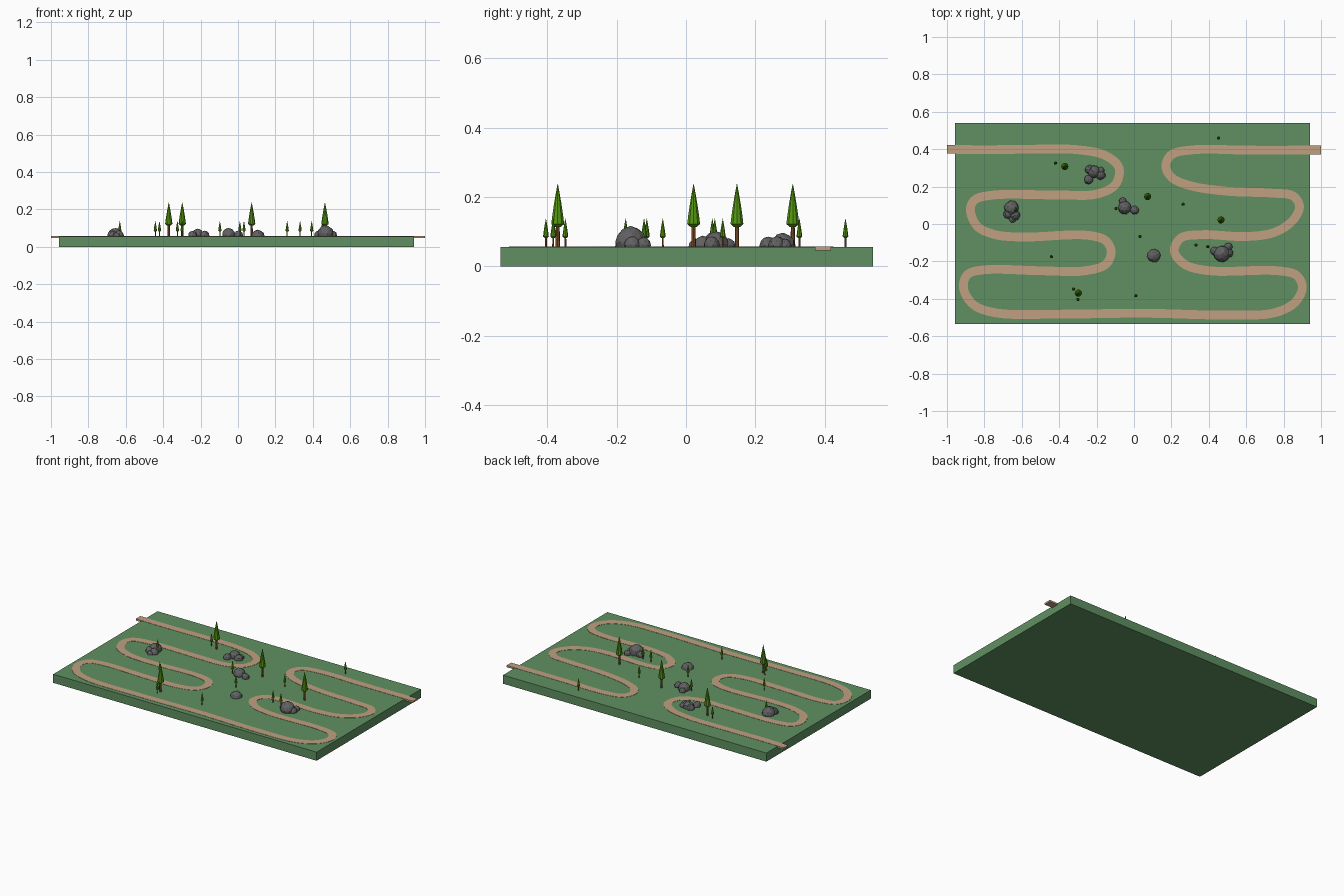
import bpy, bmesh, math, random
from mathutils import Vector, Matrix

if "Cube" in bpy.data.objects:
    bpy.data.objects.remove(bpy.data.objects["Cube"])

random.seed(4)
GROUND = 0.056


def material(name, rgb):
    m = bpy.data.materials.new(name)
    m.diffuse_color = (*rgb, 1)
    m.use_nodes = True
    m.node_tree.nodes["Principled BSDF"].inputs["Base Color"].default_value = m.diffuse_color
    return m


GRASS = material("grass_green", (0.115, 0.28, 0.12))
DIRT = material("dirt_tan", (0.53, 0.35, 0.22))
LEAF = material("leaf_green", (0.09, 0.31, 0.006))
BARK = material("bark_brown", (0.25, 0.10, 0.03))
STONE = material("stone_grey", (0.12, 0.12, 0.125))


def finish(bm, name, *mats):
    bmesh.ops.recalc_face_normals(bm, faces=bm.faces)
    me = bpy.data.meshes.new(name)
    bm.to_mesh(me)
    bm.free()
    ob = bpy.data.objects.new(name, me)
    bpy.context.collection.objects.link(ob)
    for m in mats:
        me.materials.append(m)
    return ob


# Ground slab
bm = bmesh.new()
bmesh.ops.create_cube(bm, size=1, matrix=Matrix.Translation((-0.008, 0.002, GROUND / 2))
                      @ Matrix.Diagonal((1.898, 1.074, GROUND, 1)))
finish(bm, "ground_slab", GRASS)

# Winding path: smooth curve through waypoints, swept with a flat box section
way = [(-1, .40), (-.8, .397), (-.55, .40), (-.3, .397), (-.15, .365), (-.08, .30), (-.10, .21),
       (-.2, .16), (-.4, .155), (-.75, .155), (-.85, .13), (-.875, .08), (-.84, -.01), (-.75, -.055),
       (-.6, -.07), (-.25, -.06), (-.15, -.09), (-.122, -.15), (-.15, -.215), (-.26, -.25),
       (-.5, -.25), (-.8, -.245), (-.89, -.27), (-.912, -.34), (-.86, -.43), (-.74, -.475),
       (-.4, -.482), (.05, -.477), (.5, -.487), (.75, -.475), (.86, -.42), (.90, -.34),
       (.87, -.275), (.77, -.25), (.4, -.25), (.27, -.215), (.215, -.145), (.25, -.075),
       (.36, -.057), (.6, -.067), (.75, -.045), (.85, .02), (.885, .095), (.85, .15),
       (.74, .165), (.5, .175), (.3, .205), (.2, .25), (.17, .31), (.2, .37),
       (.32, .397), (.6, .395), (1, .395)]
P = [Vector(p) for p in way]
P = [2 * P[0] - P[1]] + P + [2 * P[-1] - P[-2]]
line = []
for i in range(1, len(P) - 2):
    a, b, c, d = P[i - 1:i + 3]
    # Knot spacing keeps the tight bends from overshooting
    t0, t1, t2 = [(q - p).length ** 0.5 for p, q in ((a, b), (b, c), (c, d))]
    m1 = t1 * ((b - a) / t0 - (c - a) / (t0 + t1) + (c - b) / t1)
    m2 = t1 * ((c - b) / t1 - (d - b) / (t1 + t2) + (d - c) / t2)
    for k in range(6):
        t = k / 6
        line.append(b * (2*t**3 - 3*t**2 + 1) + m1 * (t**3 - 2*t**2 + t)
                    + c * (3*t**2 - 2*t**3) + m2 * (t**3 - t**2))
line.append(P[-2])

bm = bmesh.new()
rings = []
for i, p in enumerate(line):
    d = (line[min(i + 1, len(line) - 1)] - line[max(i - 1, 0)]).normalized()
    n = Vector((-d.y, d.x)) * 0.0235
    rings.append([bm.verts.new((*(p + s * n), z))
                  for s, z in ((-1, .046), (1, .046), (1, .0575), (-1, .0575))])
for r, s in zip(rings, rings[1:]):
    for k in range(4):
        bm.faces.new((r[k], r[(k + 1) % 4], s[(k + 1) % 4], s[k]))
bm.faces.new(rings[0])
bm.faces.new(rings[-1])
finish(bm, "dirt_path", DIRT)


def lathe(bm, profile, seg, mat):
    """Revolve (radius, z) rings, closed at both ends."""
    rows = [[bm.verts.new((r * math.cos(2 * math.pi * k / seg),
                           r * math.sin(2 * math.pi * k / seg), z))
             for k in range(seg)] for r, z in profile]
    faces = [bm.faces.new((a[k], a[(k + 1) % seg], b[(k + 1) % seg], b[k]))
             for a, b in zip(rows, rows[1:]) for k in range(seg)]
    faces += [bm.faces.new(rows[0]), bm.faces.new(rows[-1])]
    for f in faces:
        f.material_index = mat


def tree(name, x, y, s):
    bm = bmesh.new()
    lathe(bm, [(.0065, -.004), (.0055, .07)], 8, 0)
    lathe(bm, [(.010, .058), (.0195, .066), (.0165, .090), (.0115, .123),
               (.0055, .156), (.0005, .182)], 10, 1)
    bmesh.ops.transform(bm, verts=bm.verts,
                        matrix=Matrix.Translation((x, y, GROUND)) @ Matrix.Scale(s, 4))
    finish(bm, name, BARK, LEAF)


# Tall and small conifers
for x, y in [(-.37, .308), (.073, .147), (.465, .022), (-.298, -.37)]:
    tree("tall_tree", x, y, 1)
for x, y in [(-.42, .327), (.452, .46), (.263, .106), (-.097, .083), (.032, -.067),
             (.332, -.113), (.394, -.121), (-.442, -.174), (.01, -.383), (-.324, -.348),
             (-.299, -.404), (-.632, .076)]:
    tree("small_tree", x, y, 0.45)

# Boulder clusters: x, y, z of centre, radius
for x, y, z, r in [(-.655, .085, .062, .040), (-.675, .053, .062, .025), (-.637, .047, .060, .028),
                   (-.650, .027, .058, .020),
                   (-.215, .280, .061, .035), (-.243, .237, .060, .025), (-.178, .262, .060, .026),
                   (-.238, .292, .060, .024), (-.178, .285, .060, .020),
                   (-.050, .088, .064, .036), (-.060, .122, .060, .021), (.003, .074, .062, .024),
                   (.106, -.170, .055, .037),
                   (.470, -.160, .070, .045), (.505, -.122, .062, .022), (.432, -.145, .062, .025),
                   (.505, -.155, .062, .025)]:
    bm = bmesh.new()
    bmesh.ops.create_icosphere(bm, subdivisions=2, radius=r)
    spin = Matrix.Rotation(random.uniform(0, 6), 4, 'Z')
    for v in bm.verts:
        v.co *= random.uniform(0.93, 1.04)
    bmesh.ops.transform(bm, verts=bm.verts, matrix=Matrix.Translation((x, y, z)) @ spin)
    finish(bm, "boulder", STONE)
